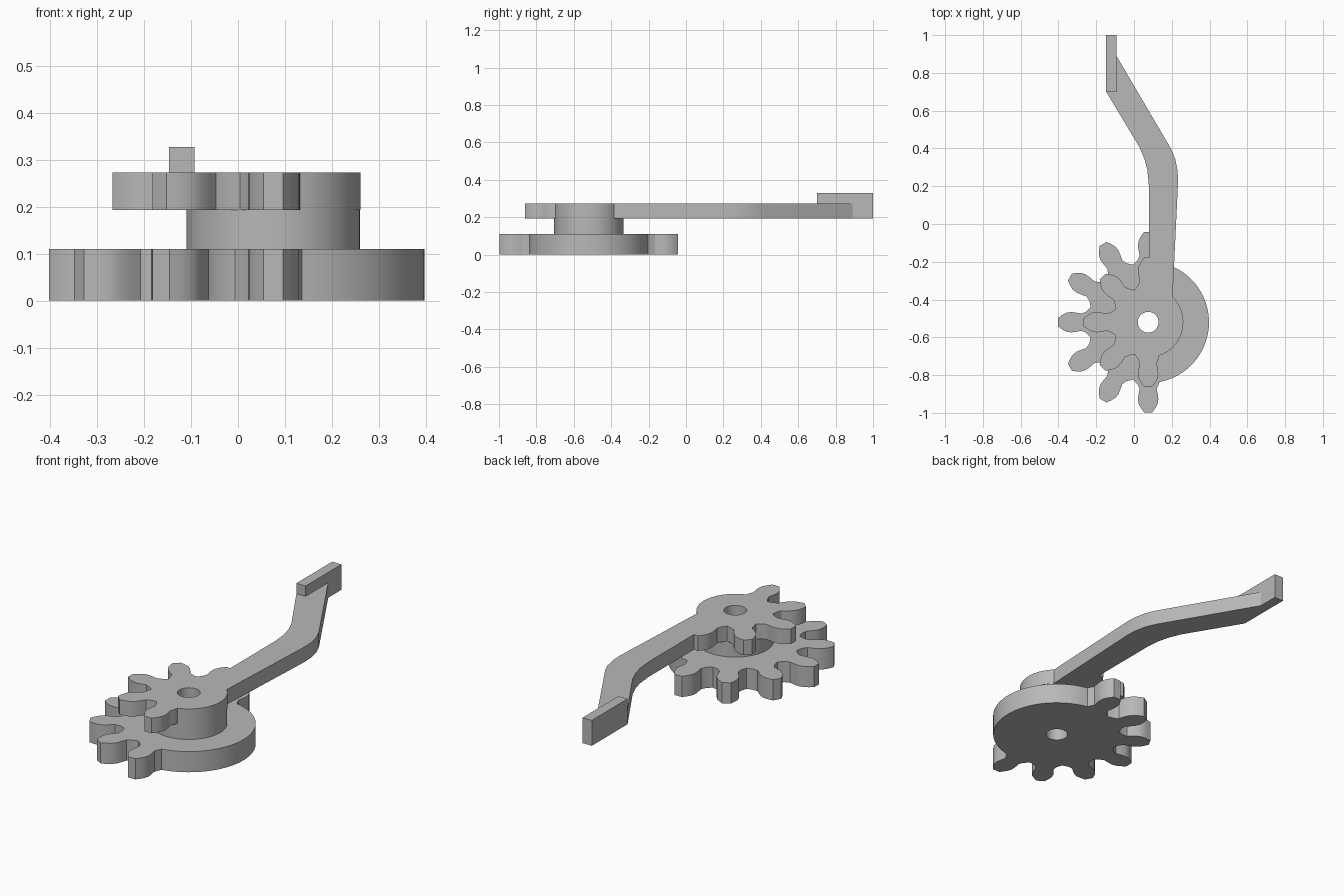
import bpy, bmesh
from math import sin, cos, radians
from mathutils import Vector

cube = bpy.data.objects.get("Cube")
if cube:
    bpy.data.objects.remove(cube, do_unlink=True)

grey = bpy.data.materials.new("plain grey")
grey.use_nodes = True
colour = (0.48, 0.48, 0.48, 1)
grey.diffuse_color = colour
grey.node_tree.nodes["Principled BSDF"].inputs["Base Color"].default_value = colour

AXLE = Vector((0.075, -0.52))
HOLE = 0.055
# tooth flank: distance below the tip, half width
FLANK = [(0, 0.021), (0.02, 0.036), (0.045, 0.05), (0.07, 0.054),
         (0.1, 0.05), (0.125, 0.045), (0.15, 0.056)]


def polar(radius, degrees):
    a = radians(degrees)
    return AXLE + radius * Vector((cos(a), sin(a)))


def arc(radius, start, end, steps):
    return [polar(radius, start + (end - start) * i / steps) for i in range(steps + 1)]


def flank(tip, degrees, side):
    a = radians(degrees)
    out, across = Vector((cos(a), sin(a))), Vector((-sin(a), cos(a)))
    return [AXLE + out * (tip - d) + across * w * side for d, w in FLANK]


def teeth(tip, root, count):
    """Half ring of teeth, from the back round the right side to the front."""
    step = 180 / (count - 1)
    points = []
    for i in range(count):
        a = 90 + i * step
        points += flank(tip, a, -1)[::-1] + flank(tip, a, 1)
        if i < count - 1:
            points.append(polar(root, a + step / 2))
    return points


def plate(name, outline, bottom, top, hole=True):
    """Extrude a flat outline, with the axle hole through it."""
    bm = bmesh.new()
    loops = [outline] + ([arc(HOLE, 0, 352.5, 47)] if hole else [])
    for loop in loops:
        verts = [bm.verts.new((p[0], p[1], bottom)) for p in loop]
        for a, b in zip(verts, verts[1:] + verts[:1]):
            bm.edges.new((a, b))
    bmesh.ops.triangle_fill(bm, edges=bm.edges[:], use_beauty=True)
    grown = bmesh.ops.extrude_face_region(bm, geom=bm.faces[:])["geom"]
    bmesh.ops.translate(bm, vec=(0, 0, top - bottom),
                        verts=[g for g in grown if isinstance(g, bmesh.types.BMVert)])
    bmesh.ops.recalc_face_normals(bm, faces=bm.faces[:])
    mesh = bpy.data.meshes.new(name)
    bm.to_mesh(mesh)
    bm.free()
    mesh.materials.append(grey)
    obj = bpy.data.objects.new(name, mesh)
    bpy.context.collection.objects.link(obj)
    bpy.ops.object.select_all(action="DESELECT")
    obj.select_set(True)
    bpy.context.view_layer.objects.active = obj
    bpy.ops.object.shade_smooth_by_angle(angle=radians(30))
    return obj


# Large half-toothed gear and its hub
plate("large_gear", teeth(0.478, 0.315, 7) + arc(0.322, -79, 79, 40), 0, 0.11)
plate("hub", arc(0.185, 0, 354.375, 63), 0.11, 0.193)

# Small half-toothed gear flowing into the bent lever arm
arm = [(0.233, 0.22), (0.231, 0.28), (0.218, 0.345), (0.195, 0.4), (-0.093, 0.89),
       (-0.12, 0.85), (-0.147, 0.7), (0.03, 0.405), (0.055, 0.345), (0.071, 0.285),
       (0.079, 0.2), (0.079, -0.178)]
half_tooth = len(FLANK)
plate("small_gear_and_arm",
      teeth(0.342, 0.185, 5)[half_tooth:] + arc(0.186, -72, 46, 30) + arm, 0.193, 0.273)

# Upright block at the end of the arm
plate("end_block", [(-0.147, 0.7), (-0.093, 0.7), (-0.093, 1), (-0.147, 1)],
      0.193, 0.328, hole=False)
